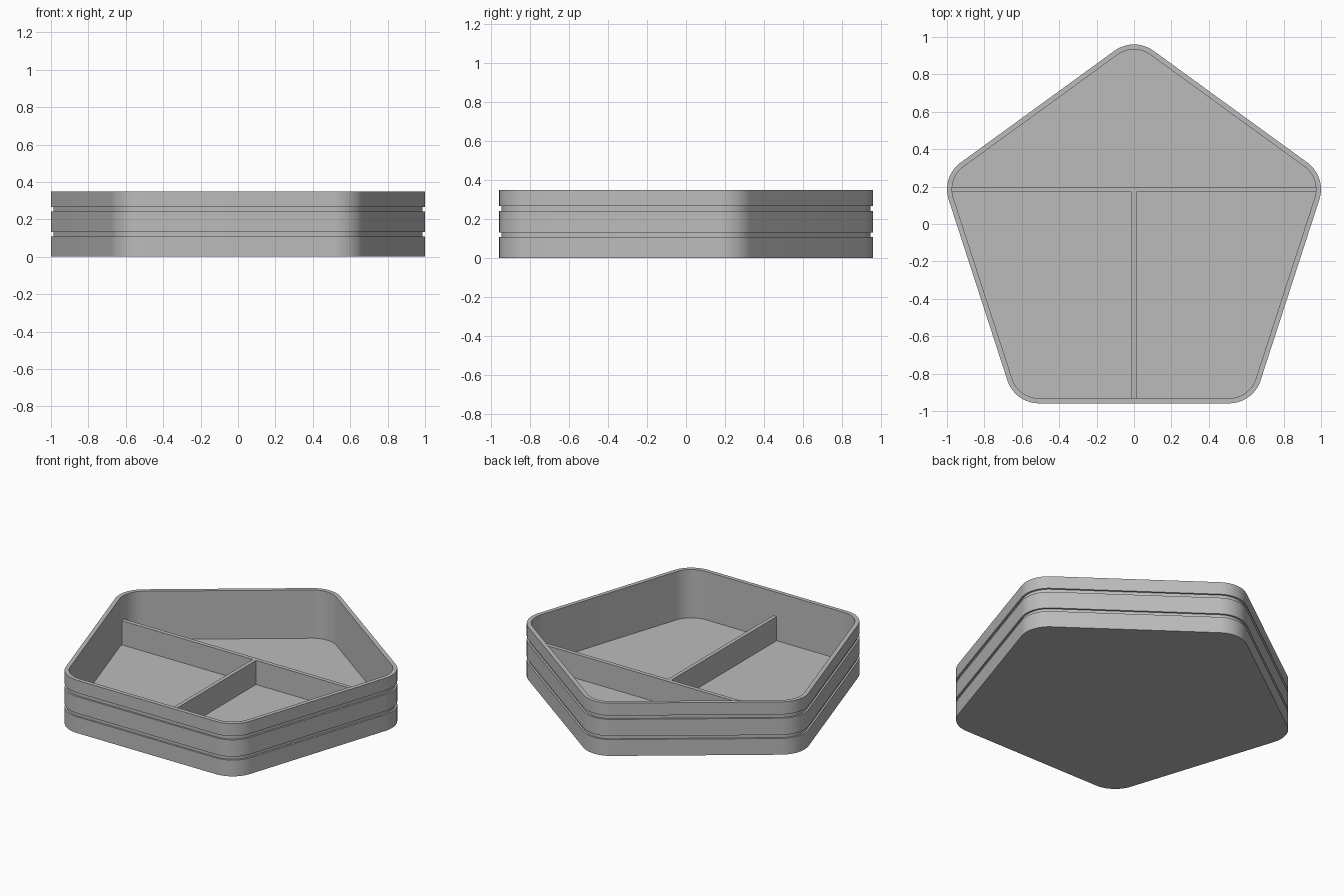
import bpy, bmesh, math

cube = bpy.data.objects.get("Cube")
if cube:
    bpy.data.objects.remove(cube, do_unlink=True)

CORNER_RING = 0.865     # distance of the corner arc centres from the middle
CORNER_RADIUS = 0.177
CENTRE_Y = -0.082
ARC_STEPS = 16
WALL, GROOVE = 0.027, 0.012
FLOOR, HEIGHT, DIVIDER_TOP = 0.03, 0.35, 0.19

grey = bpy.data.materials.new("plain grey")
grey.use_nodes = True
colour = (0.5, 0.5, 0.5, 1)
grey.diffuse_color = colour
grey.node_tree.nodes["Principled BSDF"].inputs["Base Color"].default_value = colour


def pentagon(inset):
    """Outline of the rounded pentagon, moved inward by inset."""
    points = []
    for k in range(5):
        mid = math.radians(90 + 72 * k)
        for i in range(ARC_STEPS + 1):
            a = mid + math.radians(72) * (i / ARC_STEPS - 0.5)
            r = CORNER_RADIUS - inset
            points.append((CORNER_RING * math.cos(mid) + r * math.cos(a),
                           CENTRE_Y + CORNER_RING * math.sin(mid) + r * math.sin(a)))
    return points


def finish(bm, name):
    bmesh.ops.recalc_face_normals(bm, faces=bm.faces)
    mesh = bpy.data.meshes.new(name)
    bm.to_mesh(mesh)
    bm.free()
    mesh.materials.append(grey)
    obj = bpy.data.objects.new(name, mesh)
    bpy.context.collection.objects.link(obj)
    return obj


def box(name, low, high):
    bm = bmesh.new()
    bmesh.ops.create_cube(bm, size=1)
    for v in bm.verts:
        v.co = [l + (c + 0.5) * (h - l) for c, l, h in zip(v.co, low, high)]
    return finish(bm, name)


# Tray: wall profile as (inset, height), up the grooved outside, down the inside
profile = [(0, 0)]
for low, high in ((0.108, 0.131), (0.242, 0.267)):
    profile += [(0, low), (GROOVE, low), (GROOVE, high), (0, high)]
profile += [(0, HEIGHT), (WALL, HEIGHT), (WALL, FLOOR)]

bm = bmesh.new()
rings = [[bm.verts.new((x, y, z)) for x, y in pentagon(inset)] for inset, z in profile]
for a, b in zip(rings, rings[1:]):
    for i in range(len(a)):
        j = (i + 1) % len(a)
        bm.faces.new((a[i], a[j], b[j], b[i]))
bm.faces.new(rings[0])      # underside
bm.faces.new(rings[-1])     # tray floor
tray = finish(bm, "tray")

bpy.context.view_layer.objects.active = tray
tray.select_set(True)
bpy.ops.object.shade_smooth_by_angle(angle=math.radians(30))

# Dividers that split the tray into three compartments
box("cross_divider", (-0.98, 0.171, FLOOR - 0.01), (0.98, 0.198, DIVIDER_TOP))
box("front_divider", (-0.0125, -0.94, FLOOR - 0.01), (0.0125, 0.18, DIVIDER_TOP))
